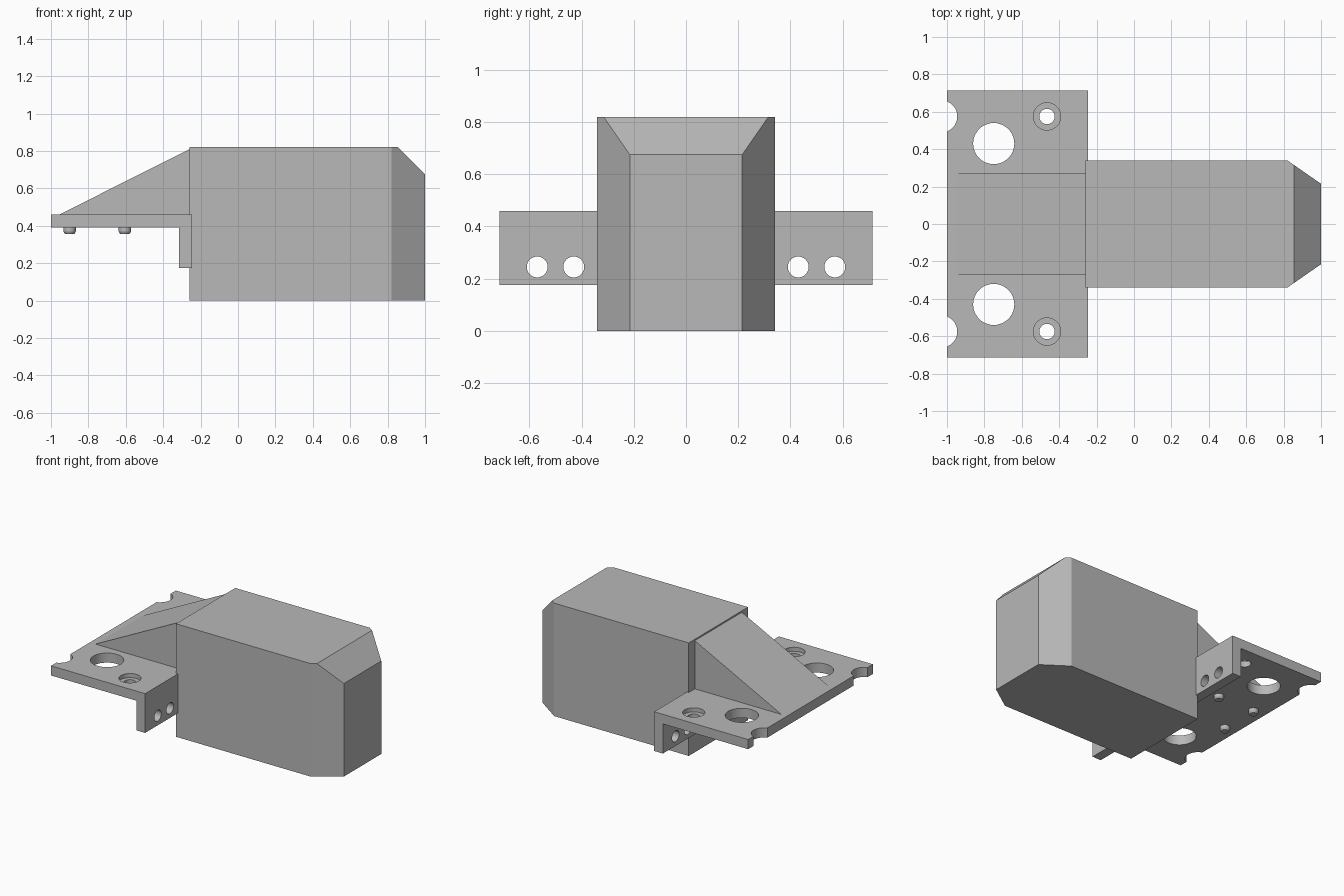
import bpy, bmesh, math
from mathutils import Vector

cube = bpy.data.objects.get("Cube")
if cube:
    bpy.data.objects.remove(cube, do_unlink=True)

grey = bpy.data.materials.new("plain grey")
grey.use_nodes = True
colour = (0.48, 0.48, 0.48, 1)
grey.diffuse_color = colour
grey.node_tree.nodes["Principled BSDF"].inputs["Base Color"].default_value = colour


def finish(name, bm):
    bmesh.ops.recalc_face_normals(bm, faces=bm.faces)
    mesh = bpy.data.meshes.new(name)
    bm.to_mesh(mesh)
    bm.free()
    mesh.materials.append(grey)
    obj = bpy.data.objects.new(name, mesh)
    bpy.context.collection.objects.link(obj)
    return obj


def prism(name, profile, half_width):
    """Extrude an x-z profile symmetrically along y."""
    bm = bmesh.new()
    face = bm.faces.new([bm.verts.new((x, -half_width, z)) for x, z in profile])
    extruded = bmesh.ops.extrude_face_region(bm, geom=[face])["geom"]
    verts = [v for v in extruded if isinstance(v, bmesh.types.BMVert)]
    bmesh.ops.translate(bm, verts=verts, vec=(0, 2 * half_width, 0))
    return finish(name, bm)


def activate(obj):
    bpy.ops.object.select_all(action='DESELECT')
    obj.select_set(True)
    bpy.context.view_layer.objects.active = obj


def drill(obj, centre, radius, depth, along_x=False):
    """Cut a round hole through obj."""
    turn = (0, math.pi / 2, 0) if along_x else (0, 0, 0)
    bpy.ops.mesh.primitive_cylinder_add(vertices=48, radius=radius, depth=depth,
                                        location=centre, rotation=turn)
    cutter = bpy.context.object
    cutter.name = "hole_cutter"
    cutter.hide_render = True
    cutter.data.materials.append(grey)
    mod = obj.modifiers.new("hole", 'BOOLEAN')
    mod.operation = 'DIFFERENCE'
    mod.solver = 'EXACT'
    mod.object = cutter
    activate(obj)
    bpy.ops.object.modifier_apply(modifier=mod.name)
    bpy.data.objects.remove(cutter, do_unlink=True)


# Main housing: a box whose far end is chamfered on both sides and the top
housing = prism("housing", [(-0.26, 0), (1, 0), (1, 0.82), (-0.26, 0.82)], 0.34)
bm = bmesh.new()
bm.from_mesh(housing.data)
for point, normal in (((0.82, 0.34, 0), (0.125, 0.18, 0)),
                      ((0.82, -0.34, 0), (0.125, -0.18, 0)),
                      ((0.855, 0, 0.82), (1, 0, 1))):
    cut = bmesh.ops.bisect_plane(bm, geom=bm.verts[:] + bm.edges[:] + bm.faces[:],
                                 plane_co=point, plane_no=Vector(normal).normalized(),
                                 clear_outer=True)
    rim = [e for e in cut["geom_cut"] if isinstance(e, bmesh.types.BMEdge)]
    bmesh.ops.contextual_create(bm, geom=rim)
bmesh.ops.recalc_face_normals(bm, faces=bm.faces)
bm.to_mesh(housing.data)
bm.free()

# L-shaped mounting bracket with its flange turned down
bracket = prism("bracket", [(-1, 0.39), (-0.315, 0.39), (-0.315, 0.175),
                            (-0.245, 0.175), (-0.245, 0.46), (-1, 0.46)], 0.715)
for side in (-1, 1):
    drill(bracket, (-0.75, side * 0.43, 0.42), 0.11, 0.3)
    drill(bracket, (-1.031, side * 0.575, 0.42), 0.086, 0.3)
    drill(bracket, (-0.465, side * 0.575, 0.42), 0.041, 0.3)
    drill(bracket, (-0.465, side * 0.575, 0.48), 0.073, 0.1)
    for y in (0.43, 0.57):
        drill(bracket, (-0.28, side * y, 0.245), 0.04, 0.3, along_x=True)
activate(bracket)
bpy.ops.object.shade_smooth_by_angle(angle=math.radians(30))

# Sloping brace between bracket and housing
prism("brace", [(-0.965, 0.455), (-0.255, 0.455), (-0.255, 0.812)], 0.27)

# Locating pins below the bracket, with chamfered tips
for x in (-0.9, -0.605):
    for y in (-0.145, 0.145):
        bm = bmesh.new()
        for r1, r2, low, high in ((0.033, 0.033, 0.37, 0.4), (0.026, 0.033, 0.357, 0.37)):
            made = bmesh.ops.create_cone(bm, cap_ends=True, segments=32,
                                         radius1=r1, radius2=r2, depth=high - low)
            bmesh.ops.translate(bm, verts=made["verts"], vec=(x, y, (low + high) / 2))
        # Weld the two sections into one solid
        inner = [f for f in bm.faces if len(f.verts) > 4
                 and abs(f.calc_center_median().z - 0.37) < 0.001]
        bmesh.ops.delete(bm, geom=inner, context='FACES_ONLY')
        bmesh.ops.remove_doubles(bm, verts=bm.verts, dist=0.0005)
        pin = finish("locating_pin", bm)
        activate(pin)
        bpy.ops.object.shade_smooth_by_angle(angle=math.radians(25))
